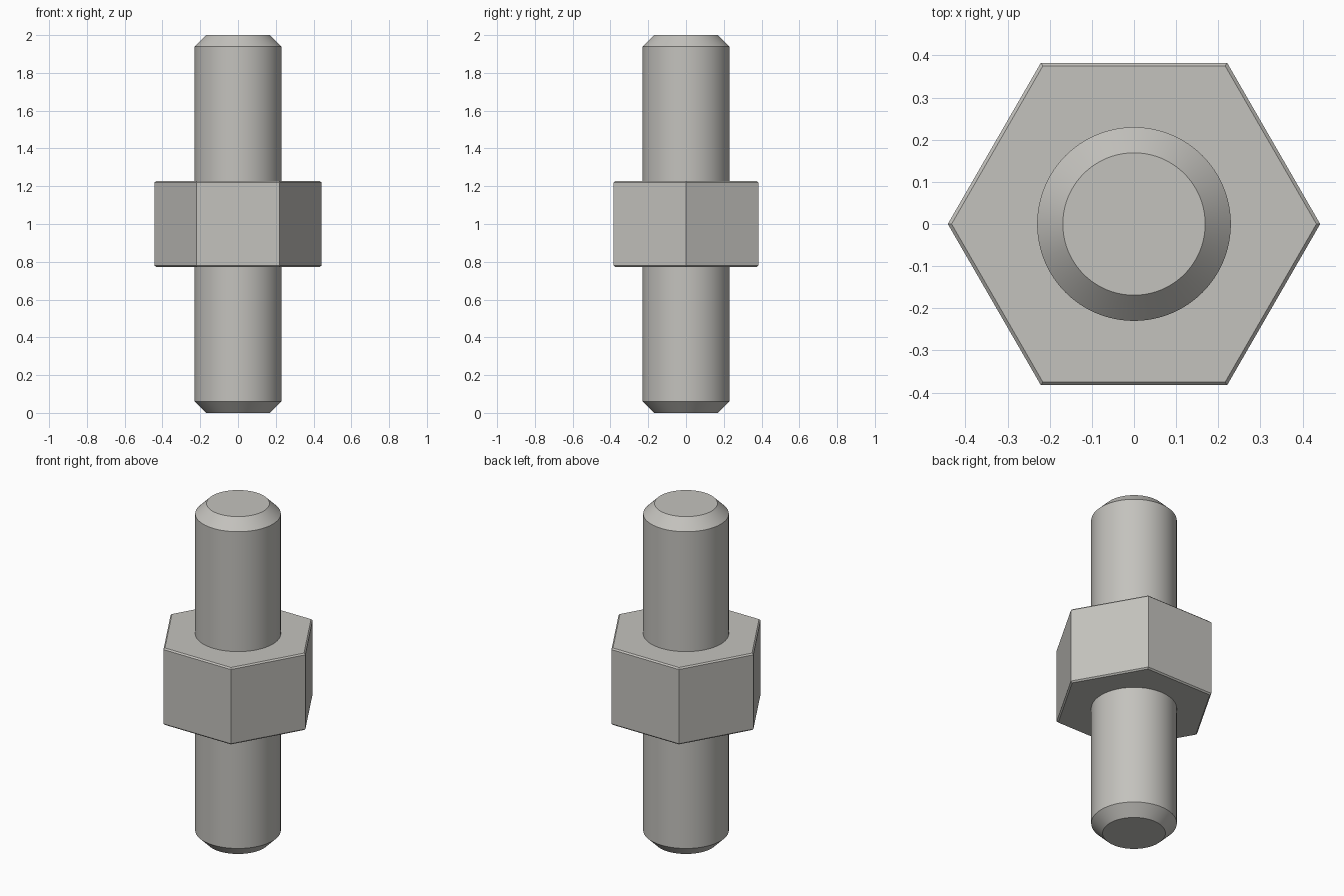
import bpy
import math

cube = bpy.data.objects.get("Cube")
if cube:
    bpy.data.objects.remove(cube, do_unlink=True)

# Single steel material
steel = bpy.data.materials.new("light grey steel")
steel.use_nodes = True
colour = (0.55, 0.54, 0.51, 1.0)
steel.diffuse_color = colour
shader = next(n for n in steel.node_tree.nodes if n.type == "BSDF_PRINCIPLED")
shader.inputs["Base Color"].default_value = colour


def lathe(name, profile, sides):
    """Sweep a bottom-to-top (radius, z) profile round the z axis and cap it."""
    verts, faces = [], []
    for radius, z in profile:
        for i in range(sides):
            a = math.tau * i / sides
            verts.append((radius * math.cos(a), radius * math.sin(a), z))
    for ring in range(len(profile) - 1):
        low, high = ring * sides, (ring + 1) * sides
        for i in range(sides):
            j = (i + 1) % sides
            faces.append((low + i, low + j, high + j, high + i))
    faces.append(tuple(reversed(range(sides))))
    faces.append(tuple(range(len(verts) - sides, len(verts))))
    mesh = bpy.data.meshes.new(name)
    mesh.from_pydata(verts, [], faces)
    mesh.materials.append(steel)
    obj = bpy.data.objects.new(name, mesh)
    bpy.context.collection.objects.link(obj)
    return obj


def chamfered(radius, bottom, top, inset, drop):
    """Profile of a straight wall with a chamfer at both ends."""
    return [(radius - inset, bottom), (radius, bottom + drop),
            (radius, top - drop), (radius - inset, top)]


# Round rod with bevelled ends
rod = lathe("rod", chamfered(0.23, 0, 2, 0.061, 0.061), 96)
bpy.ops.object.select_all(action="DESELECT")
rod.select_set(True)
bpy.context.view_layer.objects.active = rod
bpy.ops.object.shade_smooth_by_angle(angle=math.radians(30))

# Hexagonal collar with a fine edge chamfer, corners on the x axis
lathe("hex_collar", chamfered(0.442, 0.772, 1.228, 0.009, 0.008), 6)
